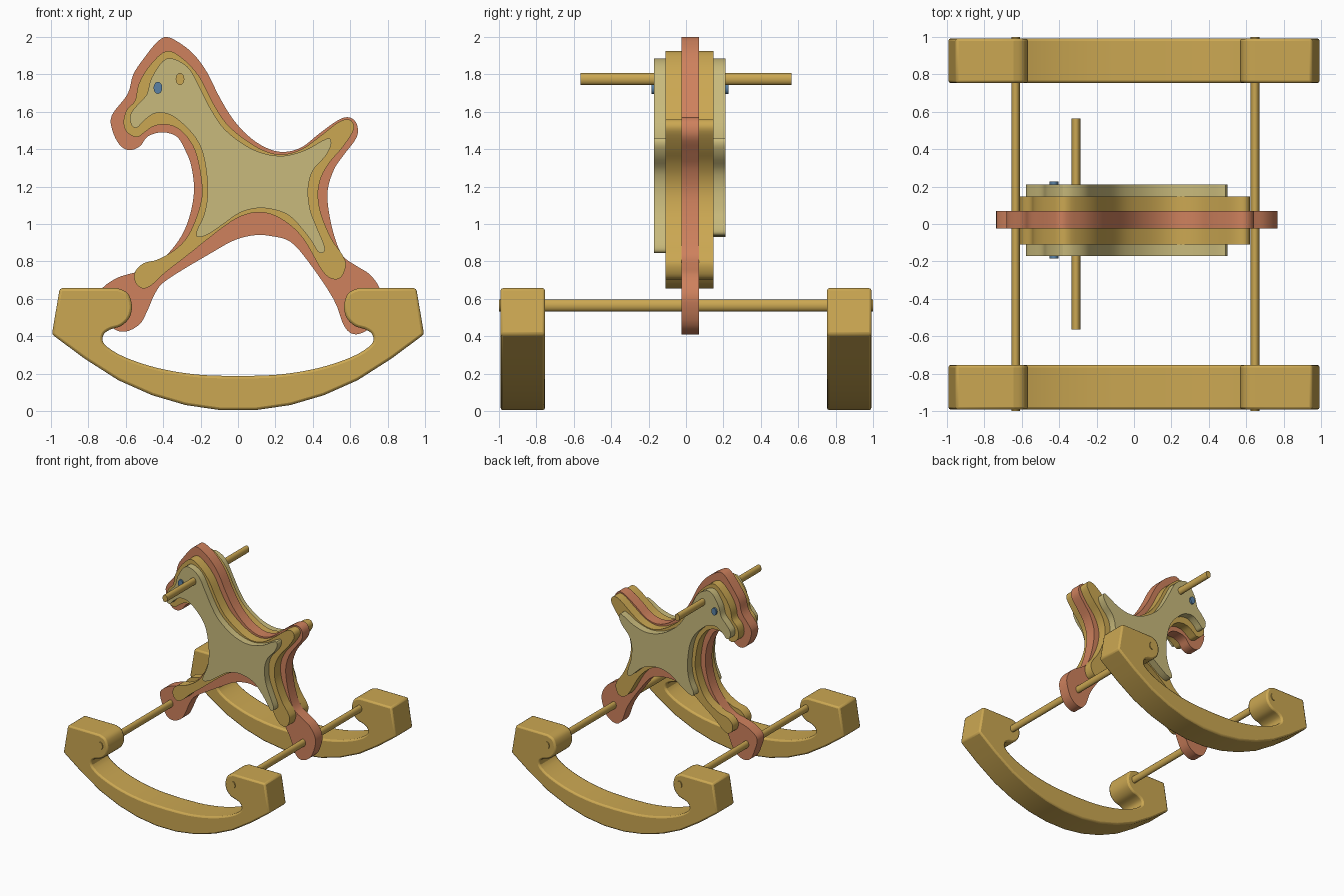
import bpy, bmesh, math
from mathutils import Vector


def material(name, rgb):
    m = bpy.data.materials.new(name)
    m.diffuse_color = (*rgb, 1)
    return m


GOLD = material("golden_wood", (0.60, 0.39, 0.085))
RED = material("red_wood", (0.62, 0.22, 0.11))
PALE = material("pale_wood", (0.58, 0.49, 0.20))
BLUE = material("blue_eye", (0.10, 0.22, 0.38))


def spline(pts, steps=4, closed=True):
    """Smooth Catmull-Rom outline through the given points."""
    p = [Vector(q) for q in pts]
    n = len(p)
    pick = (lambda i: p[i % n]) if closed else (lambda i: p[max(0, min(n - 1, i))])
    out = []
    for i in range(n if closed else n - 1):
        a, b, c, d = (pick(i + k) for k in (-1, 0, 1, 2))
        for s in range(steps):
            t = s / steps
            out.append(0.5 * (2 * b + (c - a) * t + (2 * a - 5 * b + 4 * c - d) * t * t
                              + (3 * b - a - 3 * c + d) * t ** 3))
    if not closed:
        out.append(p[-1])
    return [tuple(v) for v in out]


def plate(name, outline, y0, y1, mat, angle=30, bevel=0):
    """Extrude an x/z outline from y0 to y1."""
    bm = bmesh.new()
    face = bm.faces.new([bm.verts.new((x, y0, z)) for x, z in outline])
    ext = bmesh.ops.extrude_face_region(bm, geom=[face], use_keep_orig=True)
    for v in ext["geom"]:
        if isinstance(v, bmesh.types.BMVert):
            v.co.y = y1
    bmesh.ops.recalc_face_normals(bm, faces=bm.faces)
    me = bpy.data.meshes.new(name)
    bm.to_mesh(me)
    bm.free()
    me.materials.append(mat)
    me.shade_smooth()
    me.set_sharp_from_angle(angle=math.radians(angle))
    ob = bpy.data.objects.new(name, me)
    bpy.context.collection.objects.link(ob)
    if bevel:
        mod = ob.modifiers.new("soft_edges", "BEVEL")
        mod.width, mod.segments = bevel, 2
        mod.limit_method, mod.angle_limit = "ANGLE", math.radians(40)
    return ob


def rod(name, x, z, y0, y1, mat, rx=0.023, rz=0.032):
    """Oval dowel running along y."""
    ring = [(x + rx * math.cos(a), z + rz * math.sin(a))
            for a in (math.tau * i / 24 for i in range(24))]
    return plate(name, ring, y0, y1, mat)


# Middle body plate with full legs, tail and mane
core = [(-.38, 2.0), (-.30, 1.96), (-.23, 1.90), (-.165, 1.81), (-.10, 1.68), (-.03, 1.565),
        (.05, 1.475), (.145, 1.41), (.24, 1.385), (.34, 1.41), (.43, 1.48), (.535, 1.555),
        (.595, 1.57), (.635, 1.535), (.635, 1.465), (.57, 1.375), (.515, 1.295), (.48, 1.185),
        (.485, 1.07), (.515, .935), (.56, .83), (.635, .775), (.705, .73), (.755, .66),
        (.765, .58), (.72, .46), (.635, .41), (.57, .45), (.51, .60), (.375, .80),
        (.28, .905), (.18, .935), (.09, .94), (-.015, .915), (-.135, .85), (-.375, .705),
        (-.44, .635), (-.485, .535), (-.525, .465), (-.60, .425), (-.67, .445), (-.715, .54),
        (-.735, .64), (-.66, .705), (-.575, .735), (-.46, .765), (-.375, .84), (-.30, .94),
        (-.255, 1.055), (-.235, 1.185), (-.25, 1.31), (-.28, 1.39), (-.325, 1.465),
        (-.40, 1.49), (-.48, 1.47), (-.525, 1.415), (-.58, 1.395), (-.63, 1.42),
        (-.67, 1.495), (-.675, 1.58), (-.59, 1.695), (-.56, 1.80), (-.50, 1.89), (-.435, 1.97)]
plate("body_core", spline(core), -.025, .07, RED)

# Golden plates on both sides
middle = [(-.38, 1.925), (-.29, 1.88), (-.205, 1.785), (-.135, 1.65), (-.06, 1.535),
          (.04, 1.45), (.145, 1.39), (.24, 1.372), (.34, 1.40), (.44, 1.47), (.53, 1.54),
          (.585, 1.56), (.615, 1.54), (.615, 1.495), (.555, 1.405), (.49, 1.33), (.445, 1.25),
          (.428, 1.16), (.445, 1.05), (.50, .92), (.555, .84), (.577, .785), (.555, .72),
          (.51, .705), (.45, .75), (.35, .92), (.25, 1.015), (.145, 1.06), (.04, 1.05),
          (-.07, .99), (-.28, .825), (-.39, .74), (-.46, .675), (-.51, .655), (-.55, .69),
          (-.55, .745), (-.505, .79), (-.43, .81), (-.34, .86), (-.275, .925), (-.23, 1.015),
          (-.20, 1.11), (-.192, 1.19), (-.21, 1.32), (-.24, 1.415), (-.30, 1.495),
          (-.37, 1.53), (-.445, 1.525), (-.50, 1.49), (-.54, 1.465), (-.59, 1.487),
          (-.612, 1.54), (-.595, 1.61), (-.55, 1.66), (-.53, 1.75), (-.47, 1.85)]
plate("front_golden_plate", spline(middle), -.11, -.025, GOLD)
plate("back_golden_plate", spline(middle), .07, .148, GOLD)

# Pale outer plates; the back one has a shorter rear leg
upper = [(-.38, 1.885), (-.27, 1.84), (-.20, 1.72), (-.14, 1.605), (-.07, 1.505), (.04, 1.42),
         (.145, 1.375), (.25, 1.365), (.36, 1.395), (.45, 1.445), (.49, 1.457), (.497, 1.42),
         (.465, 1.36), (.40, 1.285), (.375, 1.19), (.385, 1.08)]
leg = [(.42, .985), (.46, .89), (.46, .852), (.43, .85), (.395, .905), (.35, .965)]
short_leg = [(.405, 1.02), (.42, .96), (.405, .94), (.375, .955)]
lower = [(.28, 1.04), (.20, 1.075), (.105, 1.085), (.01, 1.06), (-.085, .995), (-.16, .945),
         (-.215, .93), (-.22, .965), (-.185, 1.04), (-.165, 1.13), (-.165, 1.24),
         (-.187, 1.375), (-.23, 1.465), (-.30, 1.54), (-.365, 1.585), (-.44, 1.593),
         (-.50, 1.555), (-.54, 1.515), (-.57, 1.53), (-.575, 1.585), (-.535, 1.64),
         (-.487, 1.695), (-.46, 1.785)]
plate("front_pale_plate", spline(upper + leg + lower), -.17, -.11, PALE)
plate("back_pale_plate", spline(upper + short_leg + lower), .148, .212, PALE)

# Eyes and hand grip through the head
rod("front_eye", -.428, 1.728, -.185, -.16, BLUE)
rod("back_eye", -.428, 1.728, .20, .228, BLUE)
rod("hand_grip", -.31, 1.775, -.565, .565, GOLD)

# Rockers: faceted outer curve, smooth hooked inner curve, mirrored in x
outer = [(.095, .005), (.28, .032), (.46, .085), (.64, .165), (.82, .28), (.995, .41), (.953, .657)]
hook = spline([(.645, .657), (.59, .63), (.567, .565), (.58, .50), (.625, .455), (.685, .435),
               (.72, .405), (.712, .355), (.61, .29), (.43, .23), (.22, .195), (0, .187)], 4, False)
half = outer + hook
profile = half + [(-x, z) for x, z in reversed(half[:-1])]
for name, y0, y1 in (("front_rocker", -.992, -.753), ("back_rocker", .753, .992)):
    plate(name, profile, y0, y1, GOLD, angle=20, bevel=.014)

# Cross bars joining feet and rockers
for name, x in (("front_leg_crossbar", -.633), ("rear_leg_crossbar", .647)):
    rod(name, x, .565, -1, 1, GOLD)
